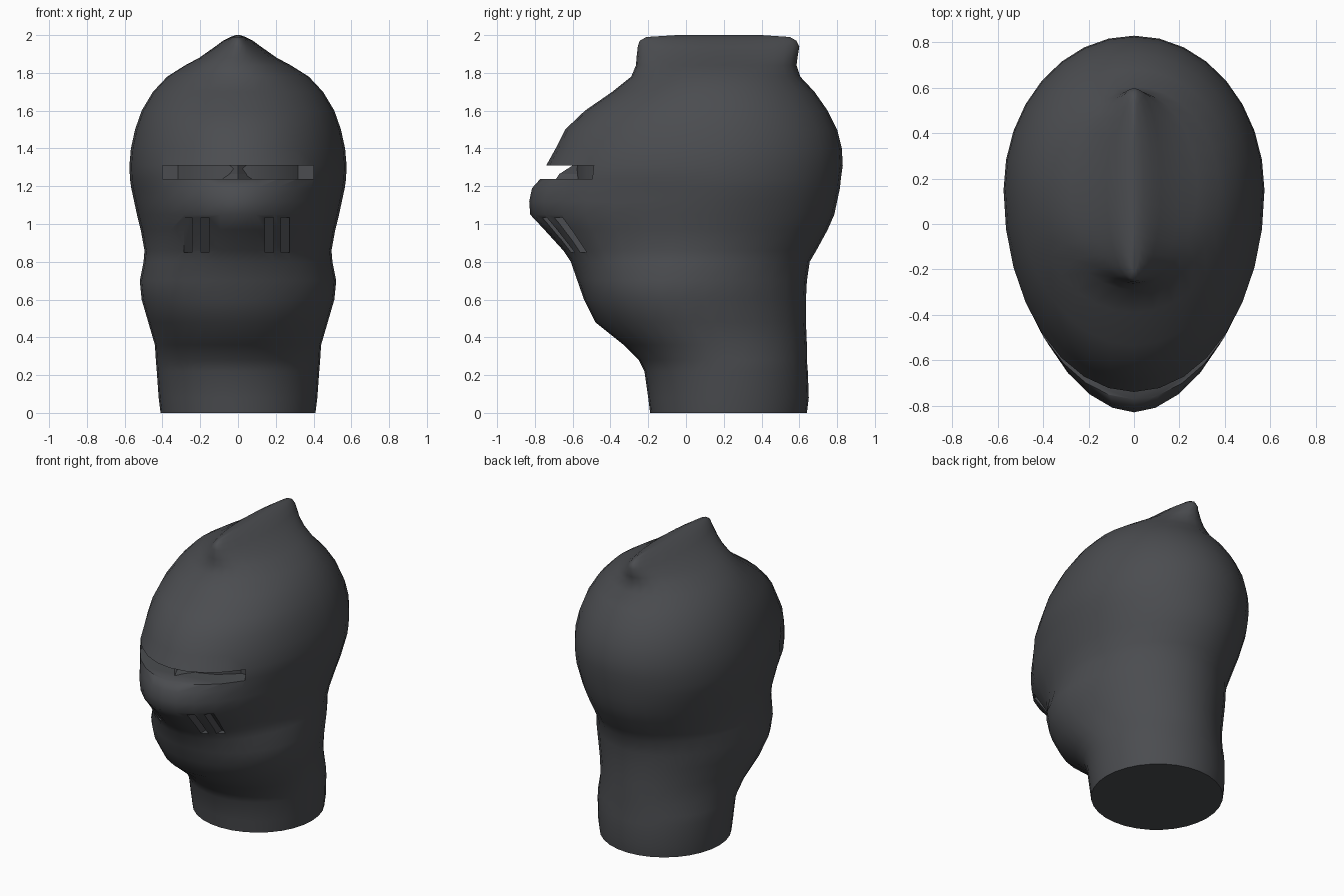
import bpy, bmesh, math

if "Cube" in bpy.data.objects:
    bpy.data.objects.remove(bpy.data.objects["Cube"])

N = 32
steel = bpy.data.materials.new("dark_steel")
steel.diffuse_color = (0.07, 0.073, 0.08, 1)
steel.use_nodes = True
steel.node_tree.nodes["Principled BSDF"].inputs["Base Color"].default_value = steel.diffuse_color


def egg(z, f, b, w, c, e=2.0):
    """Horizontal egg-shaped ring: front y, back y, half width, y of widest point."""
    pts = []
    for i in range(N):
        a = 2 * math.pi * i / N
        s, k = math.sin(a), math.cos(a)
        x = w * math.copysign(abs(k) ** (2 / e), k)
        if s < 0:
            y = c - (c - f) * abs(s) ** (2 / e)
        else:
            y = c + (b - c) * s
            x = w * k
        pts.append((x, y, z))
    return pts


def loft(name, rings):
    bm = bmesh.new()
    loops = [[bm.verts.new(p) for p in r] for r in rings]
    for lo, hi in zip(loops, loops[1:]):
        for i in range(len(lo)):
            j = (i + 1) % len(lo)
            bm.faces.new((lo[i], lo[j], hi[j], hi[i]))
    bm.faces.new(loops[0][::-1])
    bm.faces.new(loops[-1])
    bmesh.ops.recalc_face_normals(bm, faces=bm.faces)
    me = bpy.data.meshes.new(name)
    bm.to_mesh(me)
    bm.free()
    ob = bpy.data.objects.new(name, me)
    bpy.context.collection.objects.link(ob)
    me.materials.append(steel)
    return ob


def block(name, x0, x1, z0, z1, back0, back1):
    """Cutter entering from the front, its back wall leaning from back0 to back1."""
    return loft(name, [[(x0, -1, z), (x1, -1, z), (x1, b, z), (x0, b, z)]
                       for z, b in ((z0, back0), (z1, back1))])


def cut(ob, cutter):
    cutter.hide_render = True
    m = ob.modifiers.new("cut", 'BOOLEAN')
    m.operation, m.solver, m.object = 'DIFFERENCE', 'EXACT', cutter
    bpy.context.view_layer.objects.active = ob
    bpy.ops.object.modifier_apply(modifier=m.name)
    bpy.data.objects.remove(cutter)


# Helmet shell: neck, bulging visor, skull and comb (z, front, back, half width, widest y)
profile = [
    (0.00, -0.19, 0.64, 0.41, 0.22), (0.08, -0.20, 0.65, 0.42, 0.22),
    (0.22, -0.22, 0.645, 0.43, 0.21), (0.28, -0.25, 0.64, 0.435, 0.19),
    (0.36, -0.33, 0.64, 0.44, 0.12), (0.48, -0.48, 0.635, 0.475, 0.02),
    (0.60, -0.54, 0.635, 0.51, -0.03), (0.70, -0.575, 0.64, 0.52, -0.02),
    (0.80, -0.61, 0.655, 0.50, 0.03), (0.86, -0.65, 0.69, 0.495, 0.06),
    (0.97, -0.75, 0.75, 0.515, 0.09, 1.9), (1.05, -0.825, 0.785, 0.535, 0.11, 1.85),
    (1.12, -0.83, 0.80, 0.55, 0.13, 1.85), (1.19, -0.815, 0.815, 0.565, 0.15, 1.85),
    (1.24, -0.77, 0.82, 0.572, 0.15, 1.95), (1.31, -0.74, 0.83, 0.575, 0.15),
    (1.40, -0.69, 0.825, 0.567, 0.16), (1.50, -0.64, 0.80, 0.545, 0.16),
    (1.60, -0.535, 0.75, 0.51, 0.16), (1.70, -0.39, 0.68, 0.45, 0.16),
    (1.78, -0.29, 0.605, 0.375, 0.16), (1.84, -0.265, 0.585, 0.28, 0.16),
    (1.88, -0.262, 0.59, 0.205, 0.16), (1.94, -0.255, 0.60, 0.12, 0.16),
    (1.97, -0.245, 0.585, 0.08, 0.16), (1.99, -0.21, 0.55, 0.04, 0.16),
    (2.00, -0.05, 0.40, 0.012, 0.16),
]
helmet = loft("helmet_shell", [egg(*p) for p in profile])

# Eye slit and four breathing slots
cut(helmet, block("eye_slit_cutter", -0.4, 0.4, 1.237, 1.31, -0.42, -0.42))
for x in (-0.265, -0.175, 0.165, 0.25):
    cut(helmet, block("breath_cutter", x - 0.022, x + 0.022, 0.85, 1.035, -0.50, -0.64))

# Curved wall inside the eye slit, with a pointed nose bar
inner = loft("slit_back_wall", [egg(z, -0.58, 0.6, 0.5, 0.1) for z in (1.2, 1.35)])
nose = loft("slit_nose_bar", [[(-w, -0.54, z), (0, y, z), (w, -0.54, z)]
                              for z, w, y in ((1.22, 0.12, -0.70), (1.265, 0.06, -0.67),
                                              (1.31, 0.10, -0.60))])

# Smooth shading with crisp slot edges
for ob in (helmet, inner):
    bpy.ops.object.select_all(action='DESELECT')
    ob.select_set(True)
    bpy.context.view_layer.objects.active = ob
    bpy.ops.object.shade_smooth_by_angle(angle=math.radians(50))
